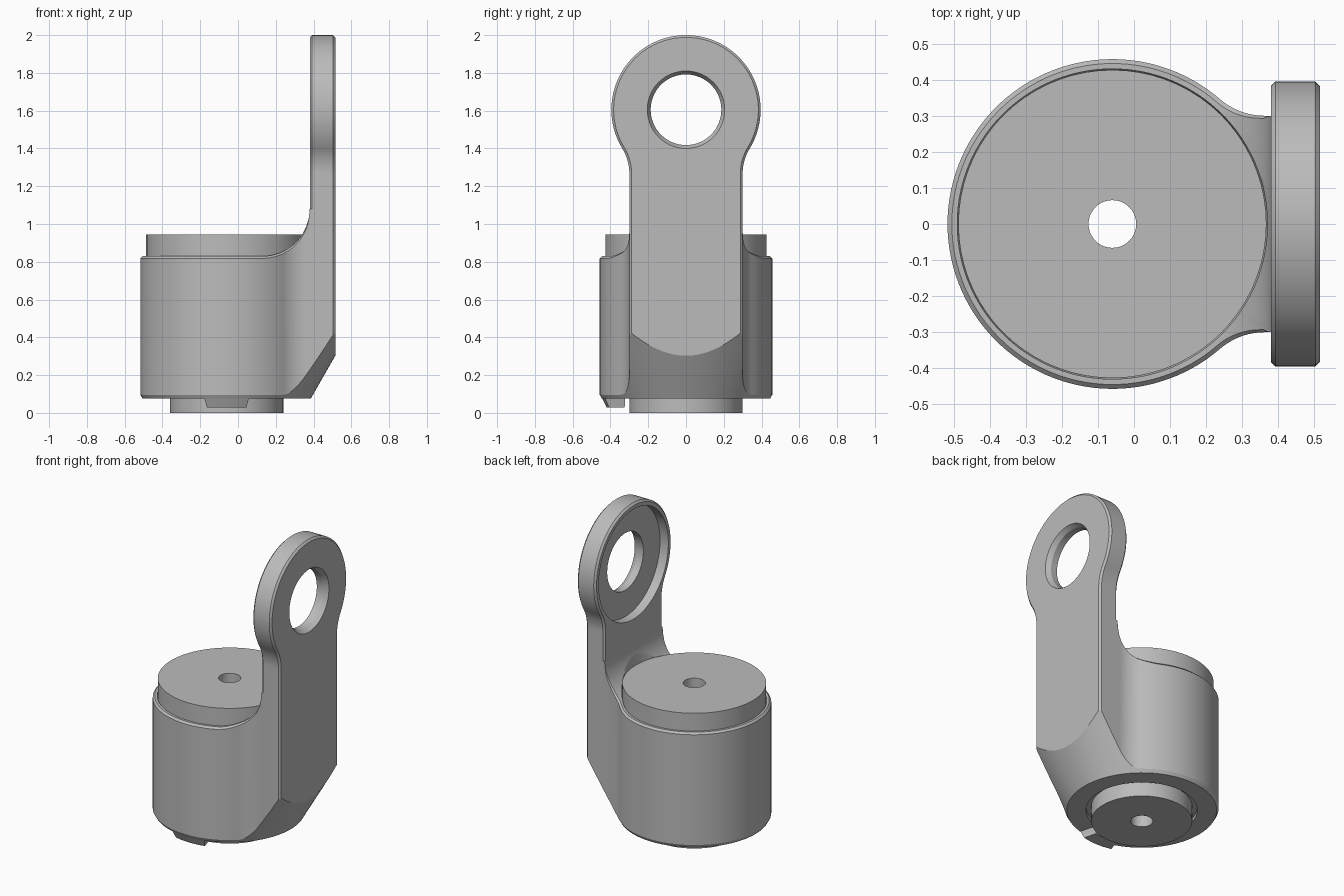
import bpy, bmesh
from math import sin, cos, pi, atan2, hypot, sqrt

if "Cube" in bpy.data.objects:
    bpy.data.objects.remove(bpy.data.objects["Cube"], do_unlink=True)

GREY = (0.5, 0.5, 0.5, 1)
mat = bpy.data.materials.new("plain grey")
mat.use_nodes = True
mat.diffuse_color = GREY
mat.node_tree.nodes["Principled BSDF"].inputs["Base Color"].default_value = GREY

AXIS = -0.06           # x of the barrel axis
BARREL = 0.457         # barrel radius
IN, OUT = 0.38, 0.515  # inner and outer face of the arm
HALF = 0.30            # half width of the arm
JOIN = 1.08            # height where the arm leaves the barrel
EYE = 1.605            # height of the eye centre
C = 0.012              # edge chamfer


def loft(name, sections, closed=True):
    """Skin a row of closed cross-sections; close the row or cap its ends."""
    bm = bmesh.new()
    rows = [[bm.verts.new(p) for p in s] for s in sections]
    n = len(rows[0])
    for i in range(len(rows) if closed else len(rows) - 1):
        a, b = rows[i], rows[(i + 1) % len(rows)]
        for j in range(n):
            k = (j + 1) % n
            bm.faces.new((a[j], a[k], b[k], b[j]))
    if not closed:
        bm.faces.new(rows[0])
        bm.faces.new(rows[-1])
    bmesh.ops.remove_doubles(bm, verts=bm.verts, dist=1e-5)
    bmesh.ops.recalc_face_normals(bm, faces=bm.faces)
    mesh = bpy.data.meshes.new(name)
    bm.to_mesh(mesh)
    bm.free()
    mesh.materials.append(mat)
    ob = bpy.data.objects.new(name, mesh)
    bpy.context.collection.objects.link(ob)
    bpy.ops.object.select_all(action="DESELECT")
    ob.select_set(True)
    bpy.context.view_layer.objects.active = ob
    bpy.ops.object.shade_smooth_by_angle(angle=0.5)
    return ob


def arc(cx, cy, r, a0, a1, n):
    return [(cx + r * cos(a0 + (a1 - a0) * i / n),
             cy + r * sin(a0 + (a1 - a0) * i / n)) for i in range(n + 1)]


def polar(r, a, z):
    return (AXIS + r * cos(a), r * sin(a), z)


# Barrel housing: plan outline blending the barrel into the arm
def plan_outline():
    f = 0.19
    dx = sqrt((BARREL + f) ** 2 - (HALF + f) ** 2)
    t = atan2(HALF + f, dx)
    half = [(OUT, (HALF - C) * i / 10) for i in range(11)]
    half += [(x, HALF) for x in (OUT - C, 0.45, 0.4, IN, 0.375, 0.37)]
    half += arc(AXIS + dx, HALF + f, f, -pi / 2, t - pi, 12)
    half += arc(AXIS, 0, BARREL, t, pi, 44)[1:]
    return half + [(x, -y) for x, y in half[-2:0:-1]]


# Rim height: level, then a quarter-round sweep up to the arm
def rim(x):
    r = 0.25
    d = min(max(x - (IN - r), 0), r)
    return JOIN - sqrt(max(r * r - d * d, 0))


def housing_section(x, y):
    a, r = atan2(y, x - AXIS), hypot(x - AXIS, y)
    foot, bore = 0.445, 0.43
    c = C if x < 0.372 else 0
    low = 0.075 + 1.75 * (r - foot)          # conical underside
    mid = r - c
    if cos(a) > 0:
        mid = min(mid, (IN - AXIS) / cos(a))
    pts = [polar(foot, a, 0.075), polar(r, a, low), polar(r, a, rim(x) - c),
           polar(r - c, a, rim(AXIS + (r - c) * cos(a)))]
    for k in range(6, -1, -1):
        q = bore + (mid - bore) * sin(pi / 2 * k / 6)
        pts.append(polar(q, a, rim(AXIS + q * cos(a))))
    return pts + [polar(bore, a, 0.7), polar(0.33, a, 0.11), polar(0.33, a, 0.075)]


loft("barrel_housing", [housing_section(x, y) for x, y in plan_outline()])


# Arm with eye: outline in y and z, inset by d for the chamfers
def arm_outline(d):
    w, R, f = HALF - d, 0.395 - d, 0.25 + d
    dz = sqrt((R + f) ** 2 - (w + f) ** 2)
    t = atan2(-dz, w + f)
    neck = EYE - dz
    half = [(w * i / 10, JOIN) for i in range(11)]
    half += [(w, JOIN + (neck - JOIN) * i / 5) for i in range(1, 5)]
    half += arc(w + f, neck, f, pi, pi + t, 10)
    half += arc(0, EYE, R, t, pi / 2, 36)[1:]
    return half + [(-y, z) for y, z in half[-2:0:-1]]


def arm_section(p, q):
    a = atan2(q[1] - EYE, q[0])

    def ring(r, x):
        return (x, r * cos(a), EYE + r * sin(a))

    floor = IN + 0.06
    return [(OUT - C, *p), (IN + C, *p), (IN, *q),
            ring(0.36, IN), ring(0.36, floor),           # round recess
            ring(0.187, floor), ring(0.187, OUT - 0.03),  # through hole
            ring(0.205, OUT), (OUT, *q)]


loft("eye_arm", [arm_section(p, q) for p, q in zip(arm_outline(0), arm_outline(C))])

# Inner core: turned part with a central through hole
core = [(0.066, 0), (0.30, 0), (0.30, 0.1), (0.427, 0.1), (0.427, 0.945), (0.066, 0.945)]
loft("inner_core", [[polar(r, 2 * pi * i / 72, z) for r, z in core] for i in range(72)])

# Small curved tab under the front of the housing
tab = [(0.335, 0.08, 0.27), (0.445, 0.08, 0.27), (0.42, 0.028, 0.25), (0.335, 0.028, 0.25)]
loft("front_tab", [[polar(r, -pi / 2 + w * (i / 4 - 1), z) for r, z, w in tab]
                   for i in range(9)], closed=False)
